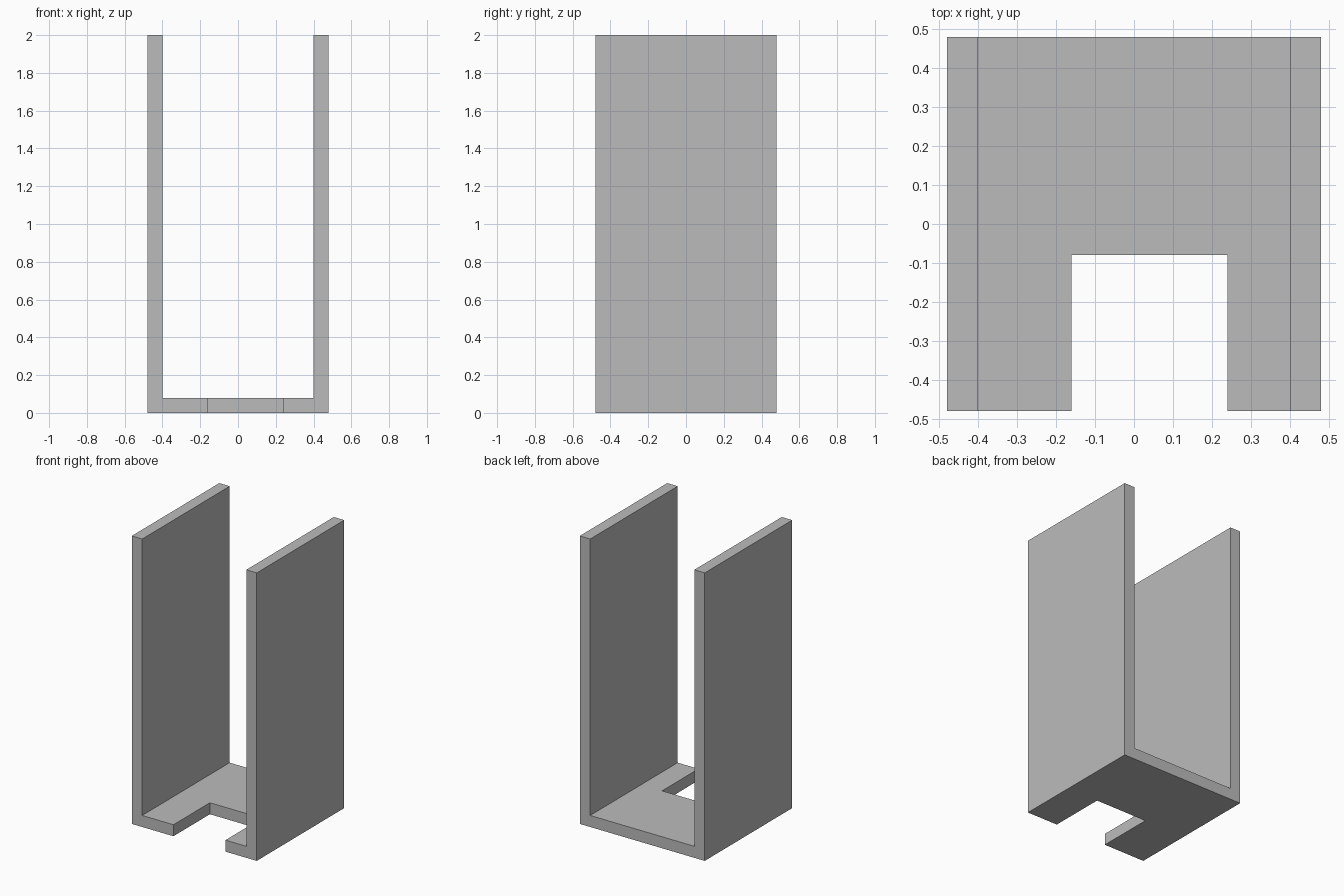
import bpy
import bmesh
from mathutils import Vector

cube = bpy.data.objects.get("Cube")
if cube:
    bpy.data.objects.remove(cube, do_unlink=True)

HALF = 0.48      # half of the width and depth
WALL = 0.08      # thickness of walls and base
HEIGHT = 2.0

grey = bpy.data.materials.new("plain grey")
grey.use_nodes = True
colour = (0.5, 0.5, 0.5, 1)
grey.diffuse_color = colour
grey.node_tree.nodes["Principled BSDF"].inputs["Base Color"].default_value = colour


def extrude_profile(name, points, along):
    """Solid made by sweeping a flat outline along a vector."""
    bm = bmesh.new()
    face = bm.faces.new([bm.verts.new(p) for p in points])
    swept = bmesh.ops.extrude_face_region(bm, geom=[face])["geom"]
    verts = [v for v in swept if isinstance(v, bmesh.types.BMVert)]
    bmesh.ops.translate(bm, verts=verts, vec=Vector(along))
    bmesh.ops.recalc_face_normals(bm, faces=bm.faces)
    mesh = bpy.data.meshes.new(name)
    bm.to_mesh(mesh)
    bm.free()
    mesh.materials.append(grey)
    obj = bpy.data.objects.new(name, mesh)
    bpy.context.collection.objects.link(obj)
    return obj


# U-shaped channel: two tall walls joined by a base
inner = HALF - WALL
half_profile = [(HALF, 0), (HALF, HEIGHT), (inner, HEIGHT), (inner, WALL)]
profile = half_profile + [(-x, z) for x, z in reversed(half_profile)]
channel = extrude_profile("channel_bracket",
                          [(x, -HALF, z) for x, z in profile],
                          (0, 2 * HALF, 0))

# Off-centre square notch in the front of the base
left, right, back, front = 0.24, -0.16, -0.08, -0.6
cutter = extrude_profile("notch_cutter",
                         [(right, front, -0.1), (left, front, -0.1),
                          (left, back, -0.1), (right, back, -0.1)],
                         (0, 0, 0.4))
notch = channel.modifiers.new("front notch", 'BOOLEAN')
notch.operation = 'DIFFERENCE'
notch.solver = 'EXACT'
notch.object = cutter

# Apply the cut and discard the cutter
bpy.context.view_layer.objects.active = channel
channel.select_set(True)
bpy.ops.object.modifier_apply(modifier=notch.name)
bpy.data.objects.remove(cutter, do_unlink=True)
